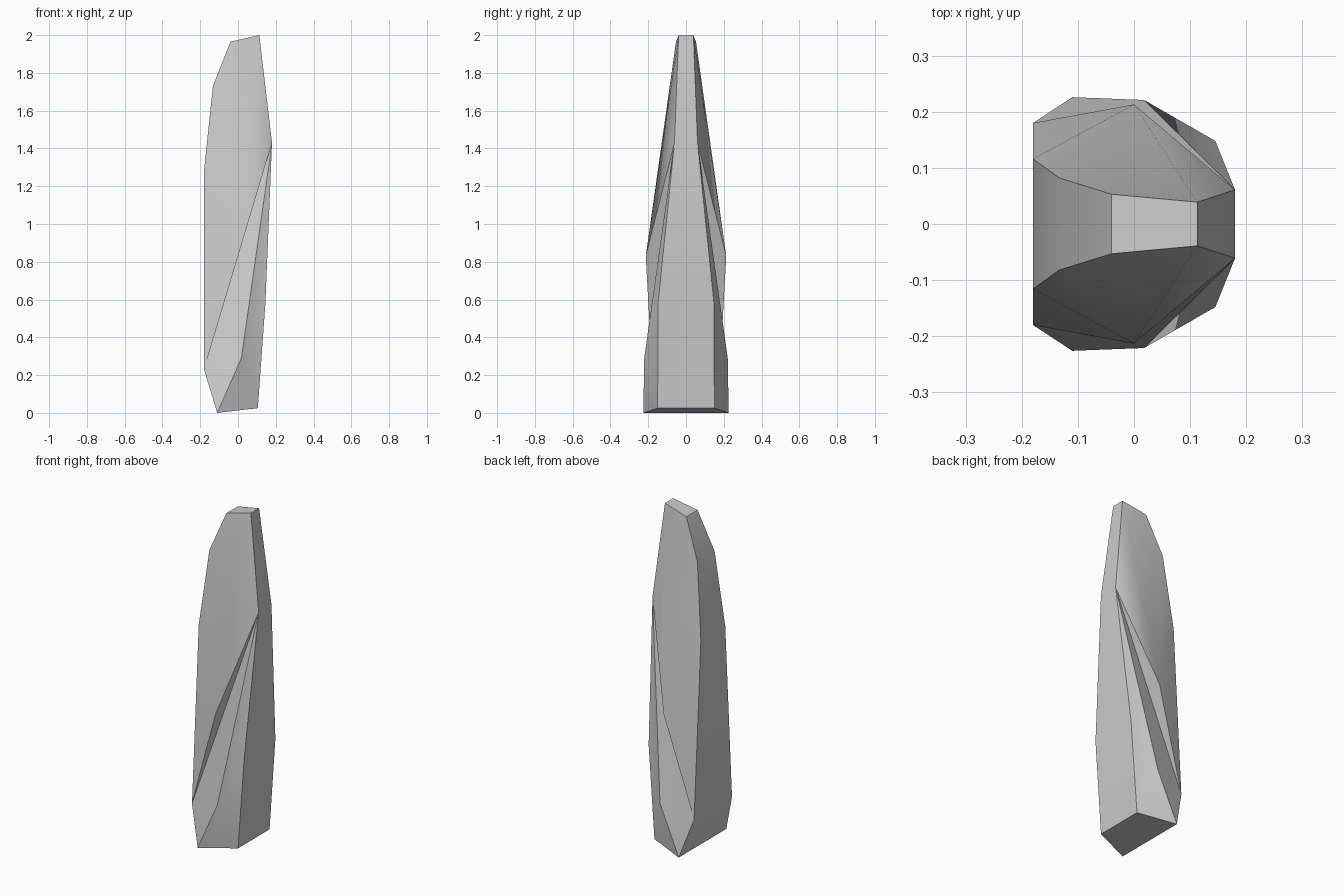
import bpy, bmesh

if "Cube" in bpy.data.objects:
    bpy.data.objects.remove(bpy.data.objects["Cube"])

# Outline of the shard in side profile: x, half depth, z (counter-clockwise)
rim = [(-.11, .226, 0), (.105, .15, .025), (.145, .148, .58), (.18, .061, 1.43),
       (.113, .039, 2), (-.04, .053, 1.965), (-.133, .082, 1.73),
       (-.18, .116, 1.28), (-.18, .18, .23)]
# Raised points on each broad face: 9 = upper ridge, 10 = lower ridge
ridges = [(0, .213, .83), (.018, .221, .29)]

bm = bmesh.new()
sides = []
for s in (-1, 1):
    sides.append([bm.verts.new((x, s * y, z)) for x, y, z in rim + ridges])

# Broad faces: upper fan, recessed middle band, lower fan
tris = [(9, i, i + 1) for i in range(3, 8)]
tris += [(8, 3, 9), (8, 10, 3), (8, 0, 10), (10, 2, 3)]
tris += [(10, 0, 1), (10, 1, 2)]
for v in sides:
    for t in tris:
        bm.faces.new([v[i] for i in t])

# Narrow edge faces joining front and back
f, b = sides
n = len(rim)
rim_edges = []
for i in range(n):
    j = (i + 1) % n
    bm.faces.new((f[i], b[i], b[j], f[j]))
    for v in sides:
        rim_edges.append(bm.edges.get((v[i], v[j])))
bmesh.ops.recalc_face_normals(bm, faces=bm.faces)

mesh = bpy.data.meshes.new("stone_shard")
bm.to_mesh(mesh)
bm.free()
shard = bpy.data.objects.new("stone_shard", mesh)
bpy.context.collection.objects.link(shard)

# Soft broad faces with crisp edges
bpy.context.view_layer.objects.active = shard
shard.select_set(True)
bpy.ops.object.shade_smooth_by_angle(angle=0.52)
